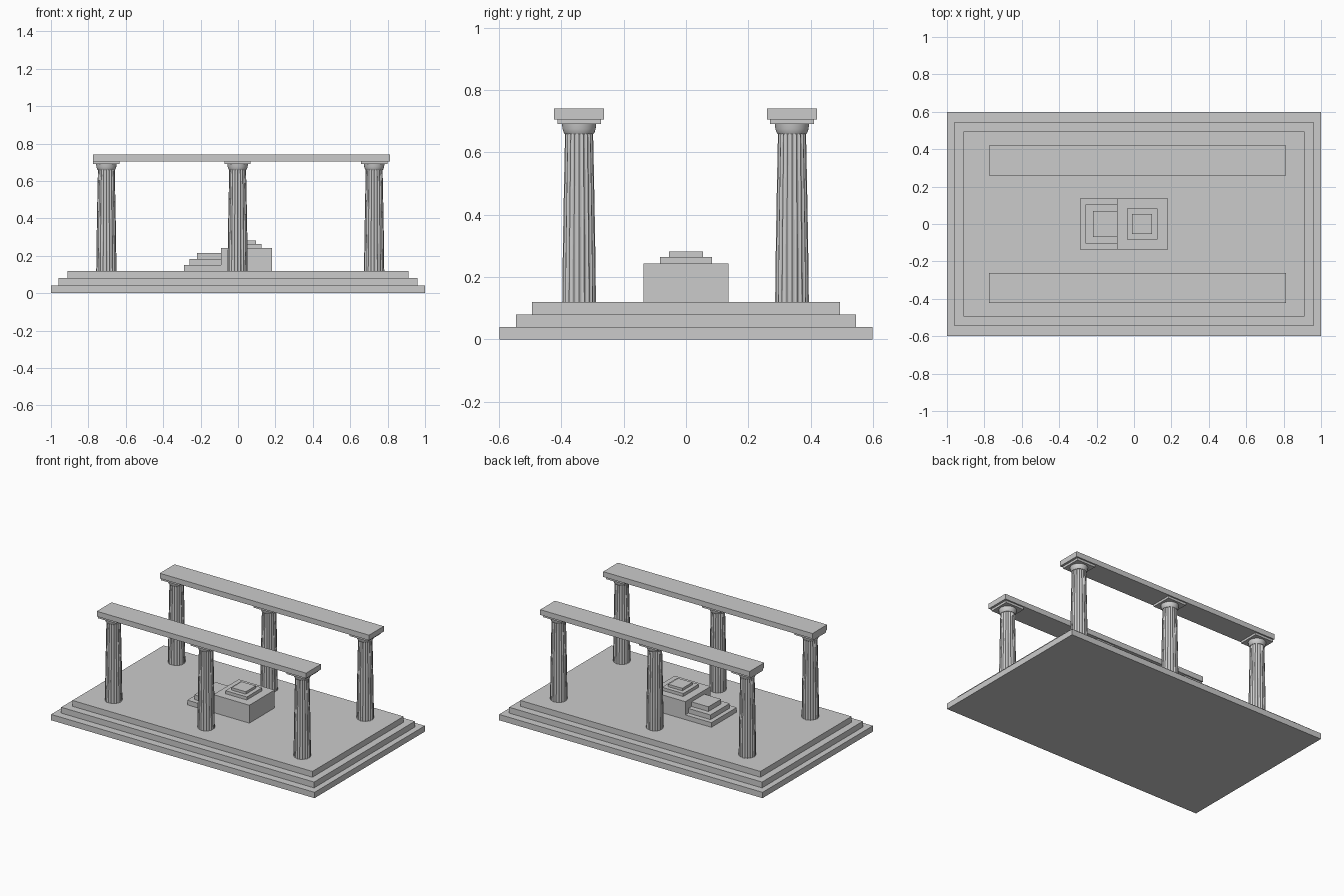
import bpy, bmesh, math

if "Cube" in bpy.data.objects:
    bpy.data.objects.remove(bpy.data.objects["Cube"])


def finish(name, bm):
    bmesh.ops.recalc_face_normals(bm, faces=bm.faces)
    me = bpy.data.meshes.new(name)
    bm.to_mesh(me)
    bm.free()
    ob = bpy.data.objects.new(name, me)
    bpy.context.collection.objects.link(ob)
    return ob


def box(name, x0, x1, y0, y1, z0, z1):
    bm = bmesh.new()
    bmesh.ops.create_cube(bm, size=1)
    for v in bm.verts:
        v.co = ((x0 + x1) / 2 + v.co.x * (x1 - x0),
                (y0 + y1) / 2 + v.co.y * (y1 - y0),
                (z0 + z1) / 2 + v.co.z * (z1 - z0))
    return finish(name, bm)


def lathe(name, x, y, rings, n, shape=lambda i: 1.0):
    """Closed stack of (radius, z) rings; shape scales the radius per side."""
    bm = bmesh.new()
    loops = [[bm.verts.new((x + r * shape(i) * math.cos(2 * math.pi * i / n),
                            y + r * shape(i) * math.sin(2 * math.pi * i / n), z))
              for i in range(n)] for r, z in rings]
    for a, b in zip(loops, loops[1:]):
        for i in range(n):
            j = (i + 1) % n
            bm.faces.new((a[i], a[j], b[j], b[i]))
    bm.faces.new(loops[0])
    bm.faces.new(loops[-1])
    return finish(name, bm)


# Three-tier base platform
for k, (hx, hy) in enumerate([(1.0, 0.598), (0.96, 0.546), (0.911, 0.494)]):
    box(f"platform_step_{k + 1}", -hx, hx, -hy, hy, 0.04 * k, 0.04 * (k + 1))

# Fluted columns with capitals, and a beam over each row
FLUTES, SEG = 20, 4


def flute(i):
    return 1 - 0.08 * math.sin(math.pi * (i % SEG) / SEG)


shaft = [(0.054 - 0.009 * t ** 1.3, 0.12 + 0.54 * t) for t in (k / 6 for k in range(7))]
echinus = [(0.046, 0.658), (0.050, 0.665), (0.053, 0.675), (0.055, 0.69)]
for row, y in (("front", -0.343), ("back", 0.34)):
    for k, x in enumerate((-0.704, -0.002, 0.728)):
        tag = f"{row}_{k + 1}"
        lathe("column_shaft_" + tag, x, y, shaft, FLUTES * SEG, flute)
        cap = lathe("column_echinus_" + tag, x, y, echinus, 40)
        bpy.ops.object.select_all(action='DESELECT')
        cap.select_set(True)
        bpy.context.view_layer.objects.active = cap
        bpy.ops.object.shade_smooth_by_angle()
        box("column_abacus_" + tag, x - 0.07, x + 0.07, y - 0.07, y + 0.07, 0.69, 0.705)
    box("beam_" + row, -0.776, 0.813, y - 0.08, y + 0.08, 0.705, 0.741)

# Central altar block with two stacked slabs
box("altar_block", -0.091, 0.182, -0.137, 0.137, 0.12, 0.243)
box("altar_slab_lower", -0.037, 0.125, -0.083, 0.083, 0.243, 0.264)
box("altar_slab_upper", -0.01, 0.097, -0.054, 0.054, 0.264, 0.281)

# Altar stairs on the left side
for k, (x0, hy) in enumerate([(-0.289, 0.137), (-0.259, 0.104), (-0.219, 0.069)]):
    z = 0.12 + 0.032 * k
    box(f"altar_stair_{k + 1}", x0, -0.091, -hy, hy, z, z + 0.032)
